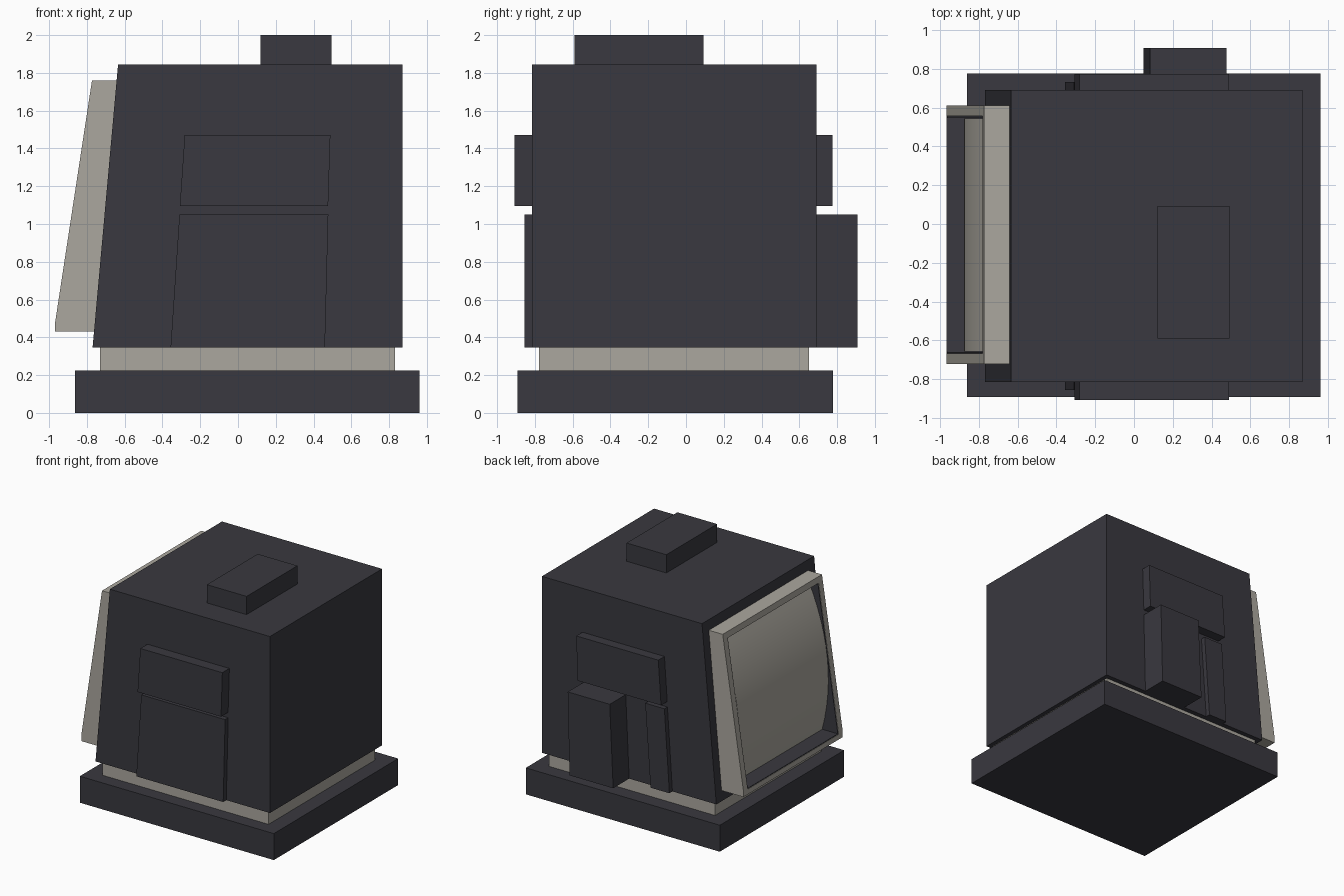
import bpy, bmesh

if "Cube" in bpy.data.objects:
    bpy.data.objects.remove(bpy.data.objects["Cube"])


def material(name, rgb):
    m = bpy.data.materials.new(name)
    m.diffuse_color = (*rgb, 1)
    m.use_nodes = True
    m.node_tree.nodes["Principled BSDF"].inputs["Base Color"].default_value = m.diffuse_color
    return m


DARK = material("charcoal", (0.041, 0.040, 0.050))
BEIGE = material("warm_grey", (0.41, 0.39, 0.345))


def prism(name, profile, y0, y1, mat):
    """Extrude an (x, z) profile from y0 to y1."""
    bm = bmesh.new()
    face = bm.faces.new([bm.verts.new((x, y0, z)) for x, z in profile])
    ext = bmesh.ops.extrude_face_region(bm, geom=[face])
    for v in ext["geom"]:
        if isinstance(v, bmesh.types.BMVert):
            v.co.y = y1
    bmesh.ops.recalc_face_normals(bm, faces=bm.faces)
    me = bpy.data.meshes.new(name)
    bm.to_mesh(me)
    bm.free()
    me.materials.append(mat)
    ob = bpy.data.objects.new(name, me)
    bpy.context.collection.objects.link(ob)
    return ob


def box(name, x0, x1, y0, y1, z0, z1, mat):
    return prism(name, [(x0, z0), (x1, z0), (x1, z1), (x0, z1)], y0, y1, mat)


# stepped base, neck, body and roof block
box("base", -0.862, 0.962, -0.893, 0.777, 0, 0.225, DARK)
box("neck", -0.73, 0.832, -0.778, 0.652, 0.22, 0.35, BEIGE)
prism("body", [(-0.77, 0.345), (0.87, 0.345), (0.87, 1.845), (-0.635, 1.845)],
      -0.814, 0.692, DARK)
box("roof_block", 0.12, 0.494, -0.59, 0.093, 1.84, 2.0, DARK)

# slanted side panels
upper = [(-0.308, 1.095), (0.477, 1.095), (0.489, 1.472), (-0.282, 1.472)]
prism("upper_panel_front", upper, -0.909, -0.80, DARK)
prism("upper_panel_back", upper, 0.68, 0.775, DARK)
prism("lower_panel_front", [(-0.357, 0.345), (0.46, 0.345), (0.478, 1.05), (-0.31, 1.05)],
      -0.856, -0.80, DARK)
prism("lower_panel_back", [(-0.357, 0.345), (-0.18, 0.345), (-0.13, 1.05), (-0.31, 1.05)],
      0.68, 0.733, DARK)
prism("back_box", [(0.05, 0.345), (0.46, 0.345), (0.477, 1.05), (0.082, 1.05)],
      0.68, 0.907, DARK)

# screen frame: slanted front line, two sides, top and bottom bars
Y0, Y1, T = -0.722, 0.611, 0.055


def front_x(z):
    return -0.968 + 0.195 * max(z - 0.48, 0) / 1.28


side = [(-0.968, 0.43), (-0.968, 0.48), (front_x(1.76), 1.76), (-0.63, 1.76), (-0.72, 0.43)]
prism("frame_side_front", side, Y0, Y0 + T, BEIGE)
prism("frame_side_back", side, Y1 - T, Y1, BEIGE)
box("frame_bottom", -0.968, -0.72, Y0 + T, Y1 - T, 0.43, 0.474, BEIGE)
prism("frame_top", [(front_x(1.71), 1.71), (front_x(1.76), 1.76), (-0.63, 1.76), (-0.63, 1.71)],
      Y0 + T, Y1 - T, BEIGE)

# dark lining inside the frame
box("lining_floor", -0.965, -0.72, Y0 + T, Y1 - T, 0.474, 0.48, DARK)
lining = [(-0.965, 0.48), (front_x(1.71) + 0.003, 1.71), (-0.63, 1.71), (-0.72, 0.48)]
prism("lining_front", lining, Y0 + T, Y0 + T + 0.006, DARK)
prism("lining_back", lining, Y1 - T - 0.006, Y1 - T, DARK)

# bulging screen, curved in height
N = 12
zs = [0.48 + (1.71 - 0.48) * i / N for i in range(N + 1)]
curve = [(-0.877 + 0.3 * (z - 0.92) ** 2, z) for z in zs]
screen = prism("screen", curve + [(-0.63, 1.71), (-0.72, 0.48)],
               Y0 + T + 0.008, Y1 - T - 0.012, BEIGE)
bpy.context.view_layer.objects.active = screen
screen.select_set(True)
bpy.ops.object.shade_smooth_by_angle(angle=0.52)
